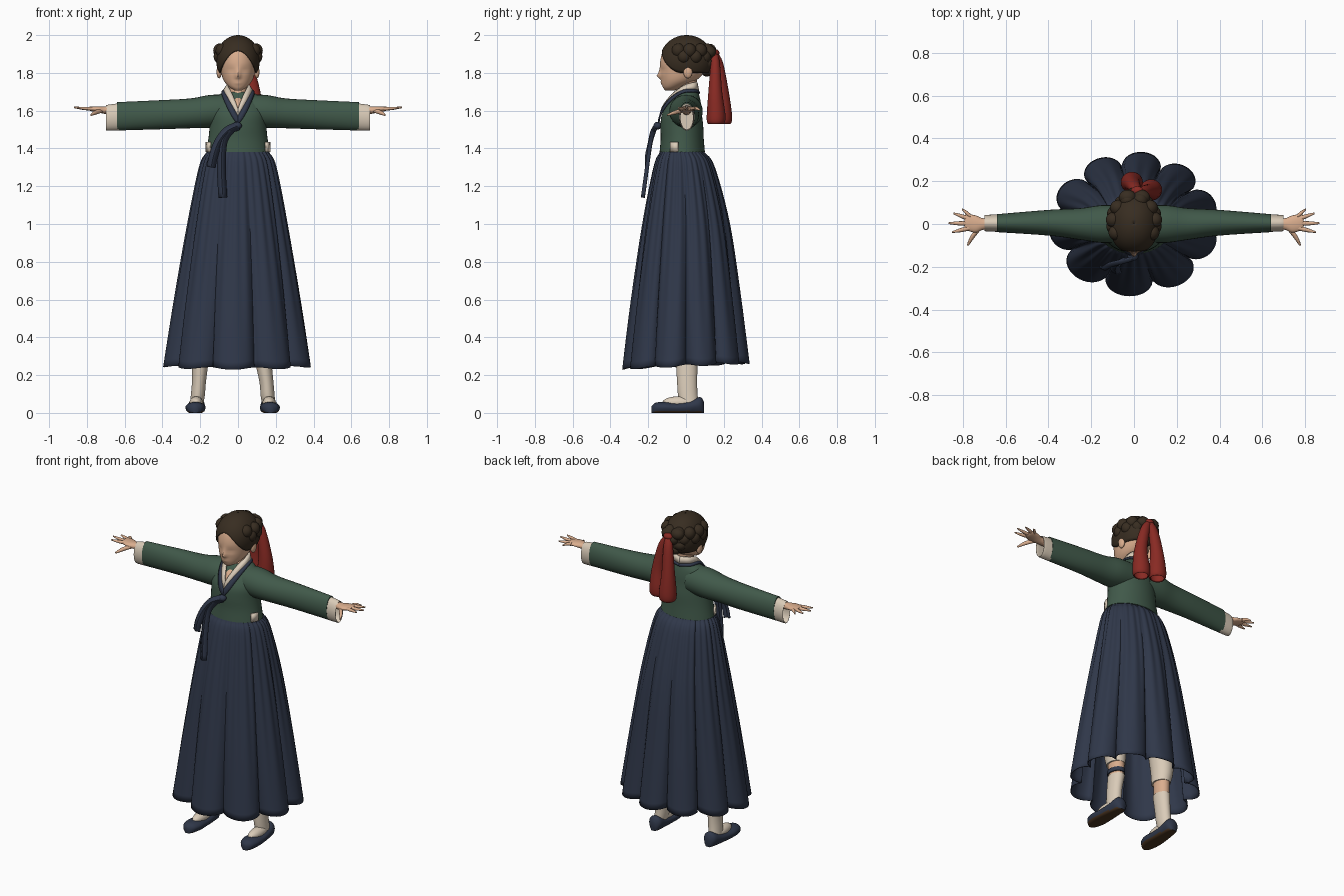
import bpy, bmesh
from math import sin, cos, pi, radians, copysign, exp
from mathutils import Vector

cube = bpy.data.objects.get("Cube")
if cube:
    bpy.data.objects.remove(cube, do_unlink=True)


def material(name, *rgb):
    mat = bpy.data.materials.new(name)
    mat.use_nodes = True
    mat.diffuse_color = (*rgb, 1)
    mat.node_tree.nodes["Principled BSDF"].inputs["Base Color"].default_value = (*rgb, 1)
    return mat


navy = material("navy cloth", .029, .039, .068)
green = material("green cloth", .052, .1, .068)
red = material("red ribbon", .25, .023, .017)
skin = material("skin", .7, .42, .27)
hair = material("dark hair", .039, .026, .015)
cream = material("cream cloth", .7, .6, .48)
brown = material("brown sole", .07, .035, .015)
parts = []


def finish(name, bm, mat, thickness=0):
    bmesh.ops.recalc_face_normals(bm, faces=bm.faces)
    mesh = bpy.data.meshes.new(name)
    bm.to_mesh(mesh)
    bm.free()
    mesh.materials.append(mat)
    obj = bpy.data.objects.new(name, mesh)
    bpy.context.collection.objects.link(obj)
    if thickness:
        mod = obj.modifiers.new("thickness", "SOLIDIFY")
        mod.thickness, mod.offset = thickness, 0
    parts.append(obj)
    return obj


def grid(name, rows, mat, closed=False, caps=False, thickness=0):
    """Skin a list of point rows."""
    bm = bmesh.new()
    vs = [[bm.verts.new(p) for p in row] for row in rows]
    n = len(vs[0])
    for a, b in zip(vs, vs[1:]):
        for i in range(n if closed else n - 1):
            j = (i + 1) % n
            bm.faces.new((a[i], a[j], b[j], b[i]))
    if caps:
        bm.faces.new(vs[0])
        bm.faces.new(vs[-1])
    return finish(name, bm, mat, thickness)


def smooth(points, steps=4):
    """Catmull-Rom through tuples of any length."""
    pts = [points[0], *points, points[-1]]
    out = []
    for a, b, c, d in zip(pts, pts[1:], pts[2:], pts[3:]):
        for k in range(steps):
            t = k / steps
            out.append(tuple(q + t * (r - p + t * (2*p - 5*q + 4*r - s + t * (3*q - p - 3*r + s))) / 2
                             for p, q, r, s in zip(a, b, c, d)))
    return out + [points[-1]]


def loft(name, rings, mat, axis="z", n=28, caps=True, thickness=0):
    """Rings are (position on axis, centre a, centre b, radius a, radius b)."""
    rows = []
    for t, ca, cb, ra, rb in smooth(rings):
        row = []
        for i in range(n):
            a, b = ca + ra * cos(2*pi*i/n), cb + rb * sin(2*pi*i/n)
            row.append({"z": (a, b, t), "x": (t, a, b), "y": (a, t, b)}[axis])
        rows.append(row)
    return grid(name, rows, mat, True, caps, thickness)


def ball(name, centre, radii, mat):
    bm = bmesh.new()
    bmesh.ops.create_uvsphere(bm, u_segments=18, v_segments=12, radius=1)
    bmesh.ops.scale(bm, vec=radii, verts=bm.verts)
    bmesh.ops.translate(bm, vec=centre, verts=bm.verts)
    return finish(name, bm, mat)


def ribbon(name, path, width, mat):
    pts = [Vector(p) for p in smooth(path)]
    rows = []
    for i, p in enumerate(pts):
        tangent = pts[min(i+1, len(pts)-1)] - pts[max(i-1, 0)]
        side = tangent.cross(Vector((0, 1, 0))).normalized() * width / 2
        rows.append((p - side, p + Vector((0, -.012, 0)), p + side))
    return grid(name, rows, mat, thickness=.01)


# Pleated skirt: uneven wide folds open towards the hem, fine gathers at the waist
rows = []
profile = smooth([(1.4, -.02, .148, .1), (1.375, -.02, .165, .117), (1.3, -.01, .202, .158), (1, 0, .265, .228),
                  (.6, 0, .338, .29), (.25, 0, .396, .336)], 6)
for z, cy, rx, ry in profile:
    t = (1.4 - z) / 1.15
    row = []
    for i in range(240):
        a = 2 * pi * i / 240
        u = 5 * (a + radians(95.4 - 6 * cos(a + radians(15))))
        fold = abs(cos(u)) ** .55
        r = 1 - (.03 + .19 * t) * (1 - fold) + .02 * (1 - t) * sin(34 * a)
        b = a + .015 * t * sin(2 * u)
        row.append((rx * r * cos(b), cy + ry * r * sin(b), z + t * (.015 * sin(a) - .006 * cos(2 * u))))
    rows.append(row)
grid("skirt", rows, navy, closed=True, thickness=.005)

# Jacket body with shoulders
loft("jacket_body", [(1.38, 0, -.02, .169, .12), (1.45, 0, -.02, .157, .114), (1.52, 0, -.022, .15, .113),
                     (1.58, 0, -.022, .15, .106), (1.63, 0, -.01, .142, .09), (1.67, 0, .002, .12, .071),
                     (1.7, 0, .01, .075, .054)], green, n=40)

# Crossed collar, navy band outside and cream edge inside
lower = smooth([(0, .072, 1.69), (.066, .05, 1.698), (.086, -.018, 1.694), (.07, -.088, 1.645), (.036, -.137, 1.575), (0, -.146, 1.525)])
middle = smooth([(0, .066, 1.705), (.056, .046, 1.712), (.074, -.015, 1.708), (.055, -.078, 1.67), (.027, -.12, 1.62), (0, -.138, 1.572)])
upper = smooth([(0, .058, 1.745), (.045, .045, 1.75), (.054, -.005, 1.735), (.036, -.058, 1.7), (.012, -.108, 1.645), (0, -.128, 1.61)])
for side, s in (("left", 1), ("right", -1)):
    low, mid, top = [[(s*x, y, z) for x, y, z in p] for p in (lower, middle, upper)]
    grid(side + "_collar_band", [low, mid], navy, thickness=.008)
    grid(side + "_collar_edge", [mid, top], cream, thickness=.008)

# Chest bow with loop and hanging tails
ball("bow_knot", (-.005, -.15, 1.52), (.026, .022, .02), navy)
ribbon("bow_loop", [(0, -.155, 1.52), (-.06, -.172, 1.49), (-.105, -.185, 1.43), (-.13, -.2, 1.36), (-.142, -.2, 1.3)], .042, navy)
ribbon("bow_tail", [(-.03, -.16, 1.51), (-.078, -.18, 1.44), (-.088, -.2, 1.3), (-.08, -.222, 1.14)], .042, navy)

# Arms
for side, s in (("left", 1), ("right", -1)):
    loft(side + "_sleeve", [(s*.05, 0, 1.602, .085, .083), (s*.15, 0, 1.596, .088, .087), (s*.25, 0, 1.586, .074, .079),
                            (s*.4, .006, 1.579, .06, .077), (s*.64, .004, 1.57, .042, .075)], green, "x")
    # Hollow cuff: the last rings turn back inside
    loft(side + "_cuff", [(s*.63, .004, 1.567, .041, .072), (s*.695, .004, 1.562, .038, .068),
                          (s*.69, .004, 1.562, .033, .062), (s*.645, .004, 1.565, .034, .064)], cream, "x")
    loft(side + "_hand", [(s*.62, .004, 1.6, .026, .024), (s*.7, 0, 1.602, .026, .02), (s*.74, 0, 1.607, .04, .016),
                          (s*.78, .008, 1.61, .038, .012), (s*.792, .008, 1.611, .03, .007)], skin, "x", n=20)
    # Fingers: knuckle y, tip x, tip y, tip z
    for i, (ky, tx, ty, tz) in enumerate([(.037, .805, .07, 1.605), (.022, .845, .05, 1.613),
                                          (.002, .867, .004, 1.617), (-.018, .85, -.038, 1.615)]):
        loft(f"{side}_finger_{i}", [(s*.765, ky, 1.61, .011, .01), (s*(.765+tx)/2, (ky+ty)/2, 1.612, .01, .009),
                                    (s*tx, ty, tz, .004, .004)], skin, "x", n=10)
    loft(side + "_thumb", [(-.015, s*.72, 1.602, .014, .012), (-.06, s*.755, 1.59, .012, .011),
                           (-.1, s*.777, 1.577, .005, .005)], skin, "y", n=10)
    grid(side + "_waist_tab", [[(s*.148, -.082, z), (s*.167, -.042, z)] for z in (1.382, 1.434)],
         cream, thickness=.009)
    # Ears and crown braid of overlapping locks
    ball(side + "_ear", (s*.1, .01, 1.805), (.014, .024, .034), skin)
    for i in range(8):
        a = radians(-30 + 17 * i)
        ball(f"{side}_braid_lock_{i}", (s * .096 * cos(a), .012 + .104 * sin(a), 1.902 + .016 * (-1) ** i),
             (.036, .036, .038), hair)

# Neck, head and face
loft("neck", [(1.58, 0, -.045, .035, .07), (1.64, 0, -.032, .042, .073), (1.69, 0, .0, .046, .05), (1.78, 0, .01, .05, .05)], skin)
head = loft("head", [(1.707, 0, -.085, .018, .025), (1.725, 0, -.07, .047, .053), (1.76, 0, -.038, .076, .092),
                     (1.81, 0, -.018, .091, .118), (1.87, 0, -.008, .098, .127), (1.93, 0, 0, .087, .114),
                     (1.97, 0, 0, .04, .06)], skin, n=72)
# Shape the features: nose tip, bridge, lips and eye hollows
features = [(0, 1.782, .014, .013, .02), (0, 1.805, .012, .02, .008), (0, 1.748, .022, .01, .006),
            (.038, 1.815, .022, .012, -.006), (-.038, 1.815, .022, .012, -.006)]
for v in head.data.vertices:
    if v.co.y < -.03:
        v.co.y -= sum(depth * exp(-((v.co.x - x) / w) ** 2 - ((v.co.z - z) / h) ** 2)
                      for x, z, w, h, depth in features)

# Hair cap: rounded hairline, temples swept forward
rows = []
for k in range(17):
    row = []
    for i in range(72):
        a = 2 * pi * (i + .5) / 72
        tilt = radians(122 - 54 * max(0, -sin(a)) ** 3) * (k + .05) / 16.05
        x, y = [copysign(abs(v) ** .92, v) for v in (cos(a), sin(a))]
        row.append((.113 * sin(tilt) * x, .003 + .138 * sin(tilt) * y, 1.868 + .129 * cos(tilt)))
    rows.append(row)
grid("hair_cap", rows, hair, closed=True, thickness=.006)
for i, (x, y, z) in enumerate([(-.03, .125, 1.92), (.035, .125, 1.91), (0, .135, 1.885), (.03, .11, 1.85),
                               (-.035, .11, 1.85), (0, .11, 1.815)]):
    ball(f"back_knot_lock_{i}", (x, y, z), (.04, .035, .034), hair)

# Hair ribbons: two hollow hanging pieces and their tie
ball("ribbon_tie", (.015, .155, 1.905), (.03, .022, .02), red)
for name, x, y in (("left", .08, .155), ("right", -.01, .19)):
    loft(name + "_hair_ribbon", [(1.915, .015, .15, .012, .012), (1.85, (x+.015)/2, (y+.155)/2, .026, .022),
                                 (1.7, x, y, .036, .034), (1.59, x, y+.004, .048, .046), (1.545, x, y+.004, .048, .046),
                                 (1.53, x, y+.004, .04, .038)], red, caps=False, thickness=.005)

# Legs, socks and slippers
for side, s, top, foot in (("left", 1, .135, .165), ("right", -1, -.2, -.221)):
    loft(side + "_bloomer", [(.34, top, 0, .05, .06), (.5, top, 0, .065, .075), (1, top/2, 0, .07, .08)], cream)
    loft(side + "_shin", [(.23, top, .004, .037, .05), (.36, top, .004, .043, .054)], skin)
    loft(side + "_sock", [(.03, foot, .02, .034, .05), (.09, foot - s*.008, .01, .037, .052),
                          (.16, foot - s*.014, .006, .037, .053), (.262, top, .004, .043, .057)], cream)
    ball(side + "_instep", (foot, -.035, .055), (.036, .09, .033), cream)
    shoe = loft(side + "_slipper", [(y, foot + s * out, h / 2, w, h / 2) for y, out, w, h in (
        (.096, -.004, .018, .055), (.075, -.003, .04, .084), (.02, 0, .046, .066), (-.05, .003, .05, .054),
        (-.11, .004, .053, .058), (-.16, .006, .04, .054), (-.182, .006, .014, .036))], navy, "y")
    # Flatten the underside and colour it as a sole
    for v in shoe.data.vertices:
        v.co.z = max(v.co.z - .006, 0) if v.co.z < .02 else v.co.z
    shoe.data.materials.append(brown)
    for face in shoe.data.polygons:
        face.material_index = int(face.normal.z < -.6)
loft("left_garter", [(.275, .135, .004, .046, .058), (.3, .135, .004, .046, .058)], navy)

bpy.ops.object.select_all(action="DESELECT")
for obj in parts:
    obj.select_set(True)
bpy.context.view_layer.objects.active = parts[0]
bpy.ops.object.shade_smooth_by_angle(angle=radians(50))
